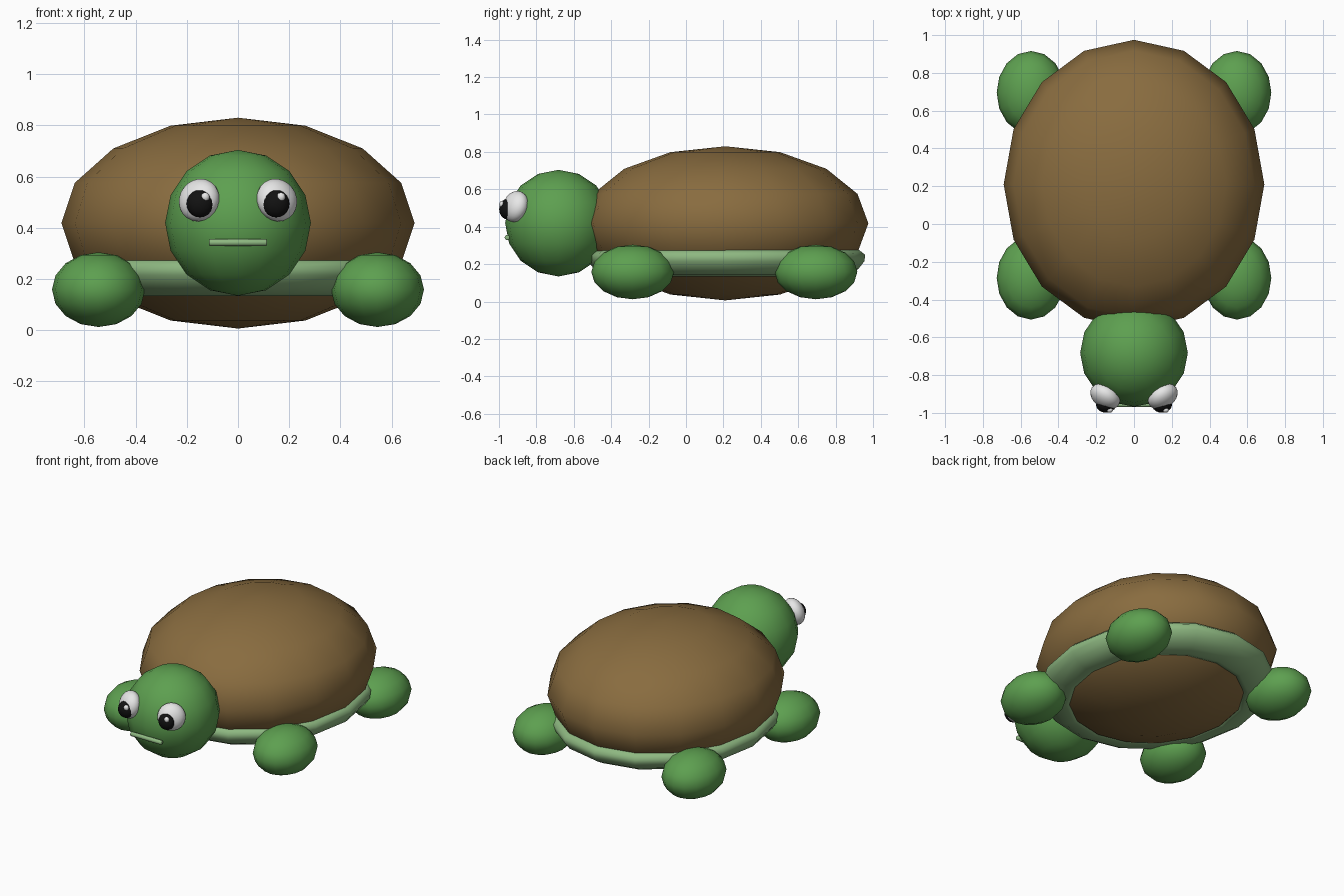
import bpy, bmesh, math
from mathutils import Matrix, Euler

cube = bpy.data.objects.get("Cube")
if cube:
    bpy.data.objects.remove(cube, do_unlink=True)


def material(name, rgb):
    m = bpy.data.materials.new(name)
    m.use_nodes = True
    m.diffuse_color = (*rgb, 1)
    bsdf = m.node_tree.nodes["Principled BSDF"]
    bsdf.inputs["Base Color"].default_value = (*rgb, 1)
    bsdf.inputs["Roughness"].default_value = 0.6
    return m


brown = material("shell brown", (0.25, 0.15, 0.05))
green = material("skin green", (0.11, 0.35, 0.08))
pale = material("pale green", (0.27, 0.48, 0.22))
white = material("eye white", (0.8, 0.8, 0.8))
black = material("pupil black", (0.006, 0.006, 0.006))


def finish(name, bm, mat, location, rotation=(0, 0, 0)):
    """Turn a bmesh into a smooth shaded object."""
    bmesh.ops.recalc_face_normals(bm, faces=bm.faces)
    for f in bm.faces:
        f.smooth = True
    mesh = bpy.data.meshes.new(name)
    bm.to_mesh(mesh)
    bm.free()
    mesh.materials.append(mat)
    ob = bpy.data.objects.new(name, mesh)
    ob.location = location
    ob.rotation_euler = rotation
    bpy.context.collection.objects.link(ob)
    return ob


def ellipsoid(name, mat, location, radii, rotation=(0, 0, 0), segments=16):
    bm = bmesh.new()
    bmesh.ops.create_uvsphere(bm, u_segments=segments, v_segments=segments // 2, radius=1)
    bmesh.ops.scale(bm, vec=radii, verts=bm.verts)
    return finish(name, bm, mat, location, rotation)


def ring(name, mat, location, profile, rx, ry, segments=16):
    """Sweep a closed (radius, z) profile round an ellipse."""
    bm = bmesh.new()
    loops = []
    for i in range(segments):
        a = math.tau * i / segments
        loops.append([bm.verts.new((r * rx * math.cos(a), r * ry * math.sin(a), z))
                      for r, z in profile])
    n = len(profile)
    for i in range(segments):
        p, q = loops[i], loops[(i + 1) % segments]
        for j in range(n):
            k = (j + 1) % n
            bm.faces.new((p[j], q[j], q[k], p[k]))
    return finish(name, bm, mat, location)


# Shell and the pale rim tucked beneath it
ellipsoid("shell", brown, (0, 0.21, 0.418), (0.69, 0.765, 0.412))
rim = [(0.70, 0.14), (0.76, 0.133), (0.85, 0.142), (0.925, 0.175),
       (0.965, 0.215), (0.972, 0.249), (0.93, 0.275), (0.75, 0.275)]
ring("belly_rim", pale, (0, 0.215, 0), rim, 0.69, 0.765)

# Head
ellipsoid("head", green, (0, -0.682, 0.419), (0.285, 0.285, 0.285))

# Mouth: a thin rounded bar
bm = bmesh.new()
bmesh.ops.create_cone(bm, cap_ends=True, segments=12, radius1=0.014, radius2=0.014,
                      depth=0.226, matrix=Matrix.Rotation(math.pi / 2, 4, "Y"))
mouth = finish("mouth", bm, pale, (0, -0.956, 0.342))
bevel = mouth.modifiers.new("rounded ends", "BEVEL")
bevel.width = 0.005
bevel.segments = 2
bevel.limit_method = "ANGLE"
bevel.angle_limit = math.radians(60)

# Legs and eyes, one of each per side
for side, s in (("left", 1), ("right", -1)):
    for place, y in (("front", -0.285), ("back", 0.695)):
        ellipsoid(f"{place}_{side}_leg", green, (s * 0.545, y, 0.158), (0.182, 0.221, 0.146))

    # Eyeballs hug the curve of the head
    tilt = Euler((math.radians(-17), 0, s * math.radians(32)))
    ellipsoid(f"{side}_eye", white, (s * 0.152, -0.912, 0.508), (0.085, 0.06, 0.085), tilt, 24)
    ellipsoid(f"{side}_pupil", black, (s * 0.148, -0.957, 0.494), (0.053, 0.042, 0.054),
              segments=20)
    # Both glints sit on the same side of the pupils
    ellipsoid(f"{side}_eye_glint", white, (s * 0.148 + 0.02, -0.985, 0.52),
              (0.017, 0.014, 0.018), segments=12)
